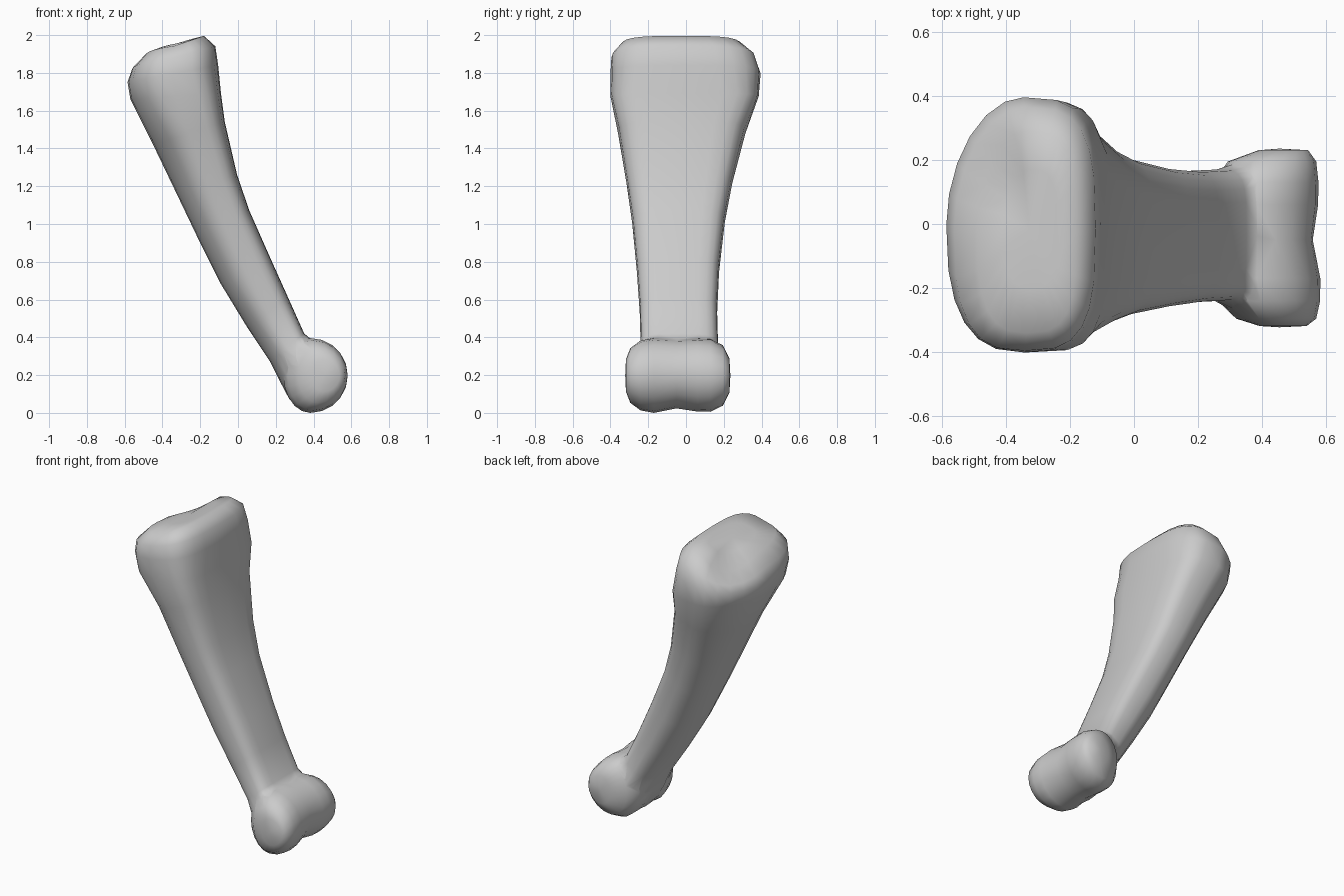
import bpy, bmesh
from math import sin, cos, pi
from mathutils import Vector

if "Cube" in bpy.data.objects:
    bpy.data.objects.remove(bpy.data.objects["Cube"])

SIDES = 24


def skin(name, rings, caps):
    """Bridge closed rings of points and close the ends with pole points."""
    bm = bmesh.new()
    loops = [[bm.verts.new(p) for p in ring] for ring in rings]
    n = len(loops[0])
    for a, b in zip(loops, loops[1:]):
        for i in range(n):
            j = (i + 1) % n
            bm.faces.new((a[i], a[j], b[j], b[i]))
    for loop, p in zip((loops[0], loops[-1]), caps):
        pole = bm.verts.new(p)
        for i in range(n):
            bm.faces.new((loop[i], loop[(i + 1) % n], pole))
    bmesh.ops.recalc_face_normals(bm, faces=bm.faces)
    mesh = bpy.data.meshes.new(name)
    bm.to_mesh(mesh)
    bm.free()
    obj = bpy.data.objects.new(name, mesh)
    bpy.context.collection.objects.link(obj)
    return obj


def section(xl, zl, xr, zr, y0, y1, front=1.9, drop=0):
    """Tilted D-shaped section: flat right side, rounded left side.
    front: squareness of the front left quarter, drop: lowers the back left."""
    left, right = Vector((xl, 0, zl)), Vector((xr, 0, zr))
    mid, half = (left + right) / 2, (right - left) / 2
    pts = []
    for i in range(SIDES):
        t = 2 * pi * i / SIDES
        c, s = cos(t), sin(t)
        power = (4.0 if drop == 0 else 3.2) if c > 0 else (1.9 if s > 0 else front)
        u = abs(c) ** (2 / power) * (1 if c > 0 else -1)
        v = abs(s) ** (2 / power) * (1 if s > 0 else -1)
        p = mid + half * u
        p.y = (y0 + y1) / 2 + v * (y1 - y0) / 2
        p.z -= drop * max(0, -u) * (v if v > 0 else .2 * v)
        pts.append(p)
    return pts


def knuckle_ring(y, r, shift, groove):
    """Turned ring, flatter toward the shaft, grooved only on the free side."""
    pts = []
    for i in range(20):
        t = 2 * pi * i / 20
        q = r - groove * (1 + cos(t + pi / 4)) / 2
        dx = q * cos(t)
        pts.append((.383 + shift + (dx if dx > 0 else dx * .72), y, .207 + q * sin(t)))
    return pts


# Shaft with flared head: left x,z / right x,z / y range / front squareness, drop
stations = [
    (-.41, 1.94, -.24, 1.99, -.20, .17, 2.6, .04),
    (-.49, 1.90, -.18, 2.005, -.34, .29, 2.8, .13),
    (-.56, 1.83, -.12, 1.95, -.395, .365, 2.9, .10),
    (-.585, 1.76, -.105, 1.85, -.40, .395, 2.6, .02),
    (-.57, 1.67, -.09, 1.70, -.40, .385, 2.4),
    (-.45, 1.43, -.07, 1.55, -.36, .315),
    (-.33, 1.18, -.005, 1.27, -.315, .245),
    (-.22, .95, .06, 1.08, -.285, .205),
    (-.09, .69, .175, .82, -.26, .175),
    (.05, .46, .265, .62, -.245, .165),
    (.17, .28, .35, .43, -.24, .17),
    (.22, .18, .48, .32, -.285, .20),
    (.27, .085, .52, .20, -.295, .205),
    (.31, .04, .50, .12, -.25, .17),
]
shaft = skin("bone", [section(*s) for s in stations],
             ((-.325, -.02, 1.965), (.41, -.03, .06)))

# Two-lobed knuckle: y, radius, sideways shift, groove depth
profile = [(-.318, .085, .07, 0), (-.295, .145, .04, 0), (-.24, .185, .012, 0),
           (-.17, .198, 0, 0), (-.05, .198, 0, .028), (.06, .196, 0, .006),
           (.13, .192, 0, 0), (.195, .16, .025, 0), (.23, .09, .07, 0)]
knuckle = skin("knuckle", [knuckle_ring(*p) for p in profile],
               ((.453, -.322, .207), (.453, .235, .207)))

# Merge into one continuous bone
bpy.context.view_layer.objects.active = shaft
shaft.select_set(True)
union = shaft.modifiers.new("union", 'BOOLEAN')
union.operation = 'UNION'
union.solver = 'EXACT'
union.object = knuckle
bpy.ops.object.modifier_apply(modifier="union")
bpy.data.objects.remove(knuckle)

# Sit on the ground
low = min(v.co.z for v in shaft.data.vertices)
for v in shaft.data.vertices:
    v.co.z -= low
bpy.ops.object.shade_smooth_by_angle(angle=pi / 3)
